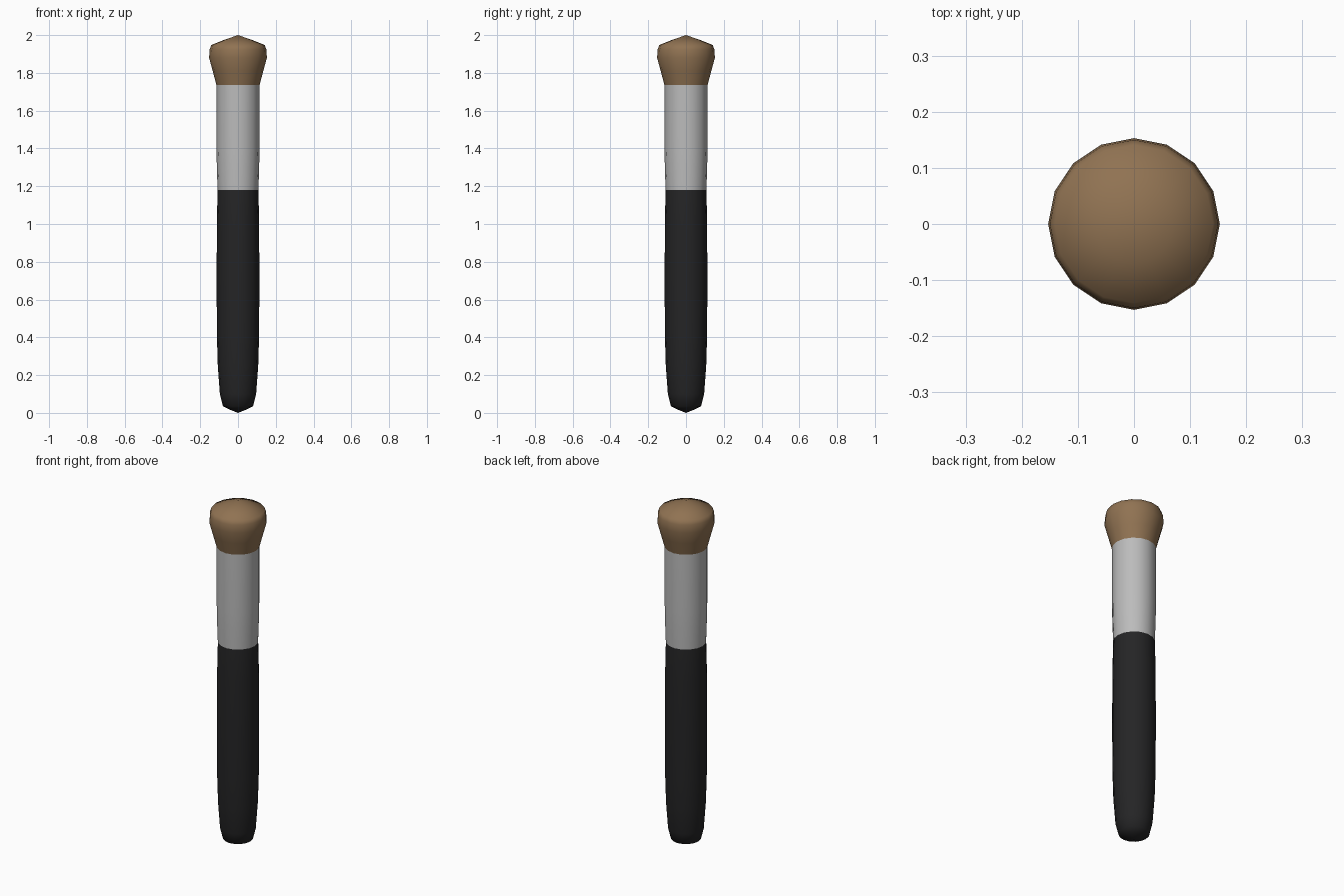
import bpy, bmesh, math

if "Cube" in bpy.data.objects:
    bpy.data.objects.remove(bpy.data.objects["Cube"])

SIDES = 16


def material(name, color):
    m = bpy.data.materials.new(name)
    m.diffuse_color = (*color, 1)
    m.use_nodes = True
    m.node_tree.nodes["Principled BSDF"].inputs["Base Color"].default_value = m.diffuse_color
    return m


def lathe(name, profile, mat):
    """Spin (radius, height) points around z; radius 0 makes a pole."""
    bm = bmesh.new()
    rings = []
    for r, z in profile:
        if r == 0:
            rings.append([bm.verts.new((0, 0, z))] * SIDES)
        else:
            rings.append([bm.verts.new((r * math.cos(2 * math.pi * i / SIDES),
                                        r * math.sin(2 * math.pi * i / SIDES), z))
                          for i in range(SIDES)])
    for a, b in zip(rings, rings[1:]):
        for i in range(SIDES):
            j = (i + 1) % SIDES
            quad = list(dict.fromkeys((a[i], a[j], b[j], b[i])))
            bm.faces.new(quad).smooth = True
    bmesh.ops.recalc_face_normals(bm, faces=bm.faces)
    me = bpy.data.meshes.new(name)
    bm.to_mesh(me)
    bm.free()
    me.materials.append(mat)
    ob = bpy.data.objects.new(name, me)
    bpy.context.collection.objects.link(ob)
    return ob


black = material("black handle", (0.018, 0.018, 0.019))
silver = material("silver metal", (0.50, 0.50, 0.50))
brown = material("brown bristle", (0.28, 0.17, 0.085))

# Handle with rounded butt, tucked slightly into the ferrule
lathe("handle", [(0, 0), (0.045, 0.018), (0.08, 0.035), (0.096, 0.10), (0.107, 0.25),
                 (0.112, 0.42), (0.113, 0.70), (0.112, 1.0), (0.108, 1.18),
                 (0.104, 1.22), (0, 1.22)], black)

# Metal ferrule
lathe("ferrule", [(0.108, 1.18), (0.112, 1.30), (0.114, 1.40), (0.114, 1.735)], silver)

# Flared bristle head with a shallow domed top
lathe("bristles", [(0.114, 1.735), (0.134, 1.81), (0.153, 1.88), (0.150, 1.925),
                   (0.141, 1.948), (0.07, 1.976), (0, 2.0)], brown)
